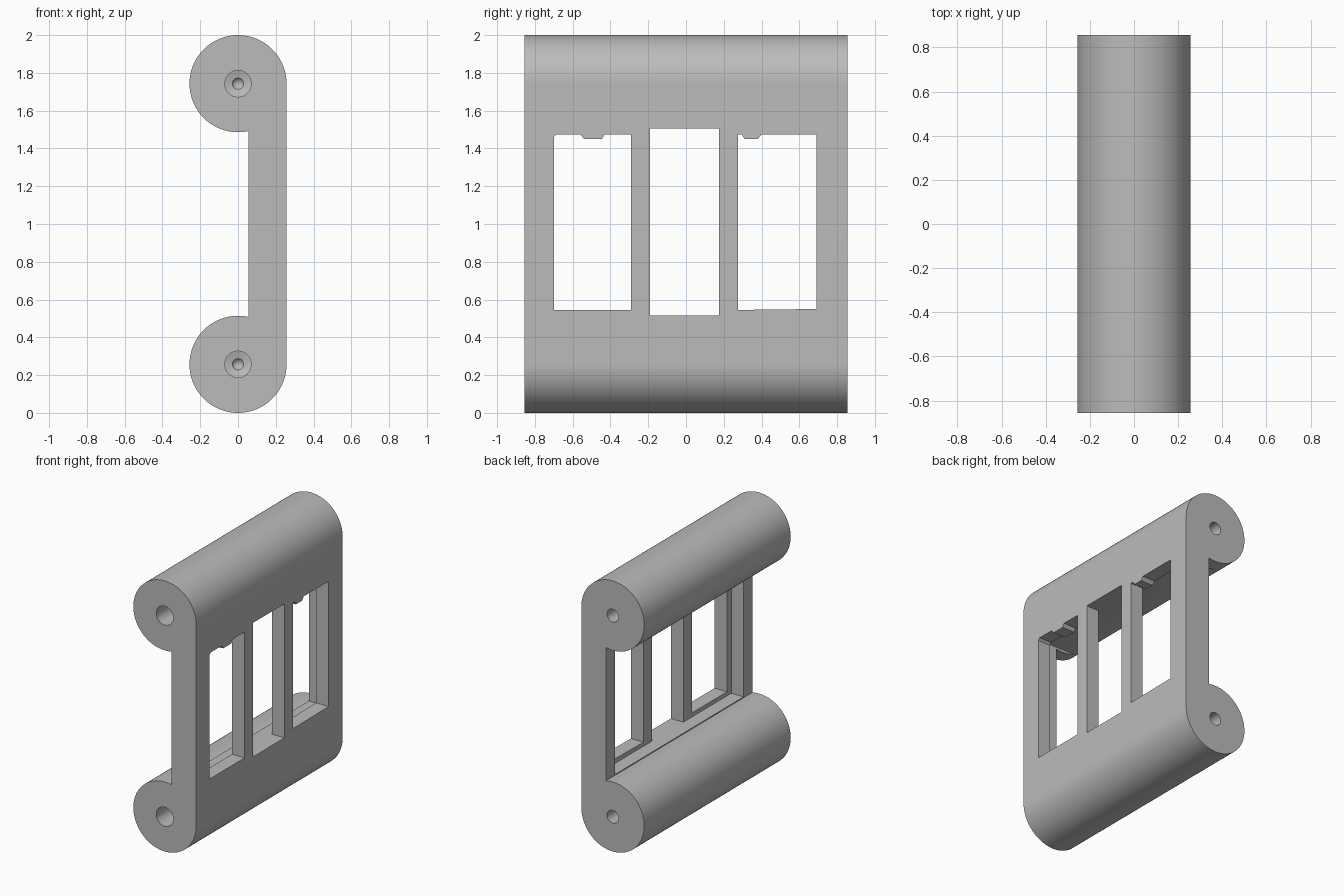
import bpy, bmesh, math
from mathutils import Vector

if "Cube" in bpy.data.objects:
    bpy.data.objects.remove(bpy.data.objects["Cube"])

R, HALF, TOP, BOT = 0.257, 0.855, 1.743, 0.257   # roller radius, half length, roller centres
BACK = 0.055                                     # rear face of the plate

grey = bpy.data.materials.new("plain grey")
grey.diffuse_color = (0.5, 0.5, 0.5, 1)
grey.use_nodes = True
grey.node_tree.nodes["Principled BSDF"].inputs["Base Color"].default_value = grey.diffuse_color


def make_object(name, bm):
    bmesh.ops.recalc_face_normals(bm, faces=bm.faces)
    mesh = bpy.data.meshes.new(name)
    bm.to_mesh(mesh)
    bm.free()
    mesh.materials.append(grey)
    obj = bpy.data.objects.new(name, mesh)
    bpy.context.collection.objects.link(obj)
    return obj


def prism(name, points, shift):
    """Extrude a closed 3D outline along a vector."""
    bm = bmesh.new()
    face = bm.faces.new([bm.verts.new(p) for p in points])
    ext = bmesh.ops.extrude_face_region(bm, geom=[face])
    verts = [g for g in ext["geom"] if isinstance(g, bmesh.types.BMVert)]
    bmesh.ops.translate(bm, verts=verts, vec=Vector(shift))
    return make_object(name, bm)


def x_prism(name, outline, x0, x1):
    return prism(name, [(x0, y, z) for y, z in outline], (x1 - x0, 0, 0))


def rect(y0, y1, z0, z1):
    return [(y0, z0), (y1, z0), (y1, z1), (y0, z1)]


def drill(name, z, side, radius, depth):
    """Blind hole with a narrow conical tip, bored in from one end."""
    rings = [(radius, HALF + 0.05), (radius, HALF - depth), (0.03, HALF - depth - 0.01)]
    n = 32
    bm = bmesh.new()
    loops = [[bm.verts.new((r * math.cos(2 * math.pi * i / n), side * y,
                            z + r * math.sin(2 * math.pi * i / n))) for i in range(n)]
             for r, y in rings]
    bm.faces.new(loops[0])
    for a, b in zip(loops, loops[1:]):
        for i in range(n):
            bm.faces.new((a[i], a[(i + 1) % n], b[(i + 1) % n], b[i]))
    tip = bm.verts.new((0, side * (HALF - depth - 0.05), z))
    for i in range(n):
        bm.faces.new((loops[-1][i], loops[-1][(i + 1) % n], tip))
    return make_object(name, bm)


# Body: two rollers joined by a plate, drawn as one side profile
end = 2 * math.pi - math.acos(BACK / R)          # where the arc meets the plate's rear face
N = 72
arc = [(R * math.cos(end * i / N), R * math.sin(end * i / N)) for i in range(N + 1)]
profile = [(x, TOP + z) for x, z in arc] + [(x, BOT - z) for x, z in reversed(arc)]
body = prism("window_frame_bracket", [(x, -HALF, z) for x, z in profile], (0, 2 * HALF, 0))

# Cutters: rear pocket, three windows (outer two with a small tooth), four bores
left = [(-0.70, 0.545), (-0.29, 0.545), (-0.29, 1.475), (-0.43, 1.475), (-0.445, 1.45),
        (-0.54, 1.45), (-0.56, 1.475), (-0.685, 1.475), (-0.70, 1.46)]
right = [(0.275, 0.545), (0.69, 0.55), (0.69, 1.475), (0.40, 1.475), (0.38, 1.45),
         (0.31, 1.45), (0.295, 1.475), (0.275, 1.475)]
cutters = [
    x_prism("rear_pocket_cutter", rect(-0.75, 0.75, 0.515, 1.505), -0.3, 0.155),
    x_prism("middle_window_cutter", rect(-0.19, 0.175, 0.515, 1.505), 0.1, 0.3),
    x_prism("left_window_cutter", left, 0.1, 0.3),
    x_prism("right_window_cutter", right, 0.1, 0.3),
]
for z in (BOT, TOP):
    cutters.append(drill("front_bore_cutter", z, -1, 0.07, 0.4))
    cutters.append(drill("back_bore_cutter", z, 1, 0.047, 0.4))

bpy.context.view_layer.objects.active = body
for cutter in cutters:
    mod = body.modifiers.new("cut", 'BOOLEAN')
    mod.operation, mod.solver, mod.object = 'DIFFERENCE', 'EXACT', cutter
    bpy.ops.object.modifier_apply(modifier=mod.name)
    bpy.data.objects.remove(cutter)

# Smooth rollers, crisp edges
bpy.ops.object.select_all(action='DESELECT')
body.select_set(True)
bpy.ops.object.shade_smooth_by_angle(angle=math.radians(30))
